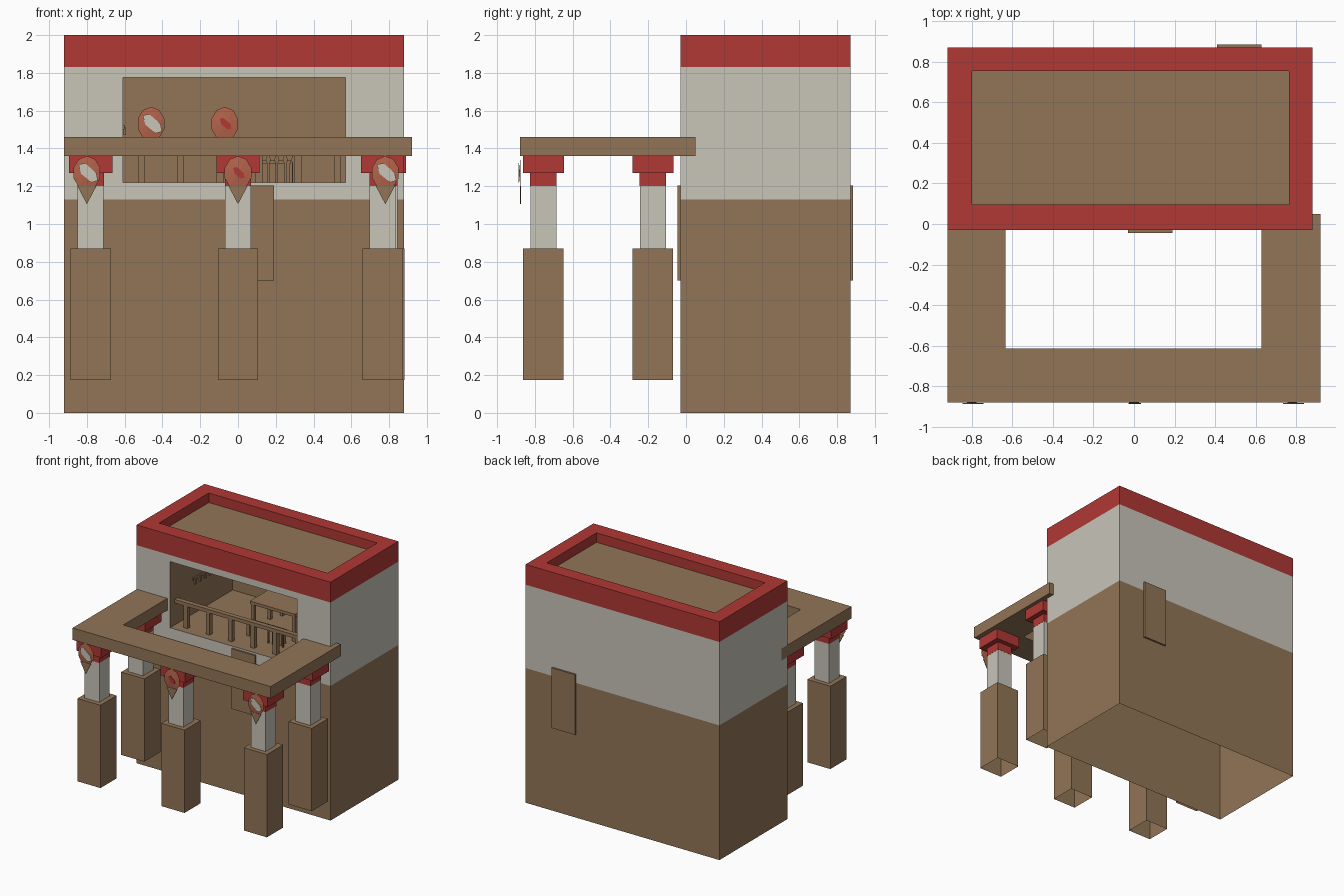
import bpy, bmesh, math
from mathutils import Vector

if "Cube" in bpy.data.objects:
    bpy.data.objects.remove(bpy.data.objects["Cube"])


def material(name, rgb):
    m = bpy.data.materials.new(name)
    m.diffuse_color = (*rgb, 1)
    m.use_nodes = True
    m.node_tree.nodes["Principled BSDF"].inputs["Base Color"].default_value = m.diffuse_color
    return m


BROWN = material("mud_brown", (0.287, 0.178, 0.095))
WHITE = material("plaster_white", (0.578, 0.558, 0.485))
RED = material("trim_red", (0.434, 0.040, 0.034))
CLAY = material("shield_clay", (0.45, 0.125, 0.068))


def finish(name, bm, mats):
    me = bpy.data.meshes.new(name)
    bm.to_mesh(me)
    bm.free()
    for m in mats:
        me.materials.append(m)
    ob = bpy.data.objects.new(name, me)
    bpy.context.collection.objects.link(ob)
    return ob


def rect(bm, axis, pos, a, b, facing, mat):
    """Axis-aligned rectangle; a and b are ranges on the two other axes."""
    pts = []
    for u, v in ((a[0], b[0]), (a[1], b[0]), (a[1], b[1]), (a[0], b[1])):
        p = [u, v]
        p.insert(axis, pos)
        pts.append(bm.verts.new(p))
    f = bm.faces.new(pts)
    f.normal_update()
    if f.normal[axis] * facing < 0:
        f.normal_flip()
    f.material_index = mat


def box(name, x, y, z, mat, bottom=True):
    bm = bmesh.new()
    rect(bm, 0, x[0], y, z, -1, 0)
    rect(bm, 0, x[1], y, z, 1, 0)
    rect(bm, 1, y[0], x, z, -1, 0)
    rect(bm, 1, y[1], x, z, 1, 0)
    rect(bm, 2, z[1], x, y, 1, 0)
    if bottom:
        rect(bm, 2, z[0], x, y, -1, 0)
    bmesh.ops.remove_doubles(bm, verts=bm.verts, dist=1e-5)
    return finish(name, bm, [mat])


def around(c, half):
    return (c - half, c + half)


def prism(name, pts, axis, start, depth, mat):
    """Extrude a flat outline along one axis."""
    bm = bmesh.new()
    vs = []
    for p in pts:
        q = list(p)
        q.insert(axis, start)
        vs.append(bm.verts.new(q))
    f = bm.faces.new(vs)
    ext = bmesh.ops.extrude_face_region(bm, geom=[f])
    move = Vector((0, 0, 0))
    move[axis] = depth
    bmesh.ops.translate(bm, vec=move, verts=[
        v for v in ext["geom"] if isinstance(v, bmesh.types.BMVert)])
    bmesh.ops.recalc_face_normals(bm, faces=bm.faces)
    return finish(name, bm, [mat])


# Building: banded walls, open underneath, recessed roof and balcony room
X, Y = (-0.92, 0.88), (-0.03, 0.87)
OX, OZ = (-0.61, 0.57), (1.22, 1.775)
IX, IY, ROOF, BACK = (-0.80, 0.765), (0.095, 0.755), 1.92, 0.80
bm = bmesh.new()
for i, band in enumerate(((0, 1.13), (1.13, 1.83), (1.83, 2.0))):
    rect(bm, 0, X[0], Y, band, -1, i)
    rect(bm, 0, X[1], Y, band, 1, i)
    rect(bm, 1, Y[1], X, band, 1, i)
    if i != 1:
        rect(bm, 1, Y[0], X, band, -1, i)
for xr, zr in ((X, (1.13, OZ[0])), (X, (OZ[1], 1.83)),
               ((X[0], OX[0]), OZ), ((OX[1], X[1]), OZ)):
    rect(bm, 1, Y[0], xr, zr, -1, 1)
for xr, yr in ((X, (Y[0], IY[0])), (X, (IY[1], Y[1])),
               ((X[0], IX[0]), IY), ((IX[1], X[1]), IY)):
    rect(bm, 2, 2.0, xr, yr, 1, 2)
for k in (0, 1):
    rect(bm, 0, IX[k], IY, (ROOF, 2), 1 - 2 * k, 2)
    rect(bm, 1, IY[k], IX, (ROOF, 2), 1 - 2 * k, 2)
    rect(bm, 0, OX[k], (Y[0], BACK), OZ, 1 - 2 * k, 0)
    rect(bm, 2, OZ[k], OX, (Y[0], BACK), 1 - 2 * k, 0)
rect(bm, 2, ROOF, IX, IY, 1, 0)
rect(bm, 1, BACK, OX, OZ, -1, 0)
bmesh.ops.remove_doubles(bm, verts=bm.verts, dist=1e-5)
finish("building", bm, [BROWN, WHITE, RED])

# Doors
box("front_door", (-0.03, 0.19), (-0.045, -0.028), (0.70, 1.205), BROWN)
box("back_door", (0.41, 0.63), (0.868, 0.885), (0.70, 1.205), BROWN)

# U-shaped walkway roof
prism("walkway_roof", [(-0.92, -0.88), (0.92, -0.88), (0.92, 0.05), (0.63, 0.05),
                       (0.63, -0.615), (-0.635, -0.615), (-0.635, 0.05), (-0.92, 0.05)],
      2, 1.36, 0.10, BROWN)

# Columns
for cx, cy in ((-0.78, -0.755), (0, -0.755), (0.765, -0.755), (-0.78, -0.175), (0.775, -0.175)):
    box("column_base", around(cx, 0.107), around(cy, 0.107), (0.175, 0.87), BROWN, False)
    box("column_shaft", around(cx, 0.069), around(cy, 0.069), (0.87, 1.20), WHITE)
    box("column_neck", around(cx, 0.070), around(cy, 0.070), (1.20, 1.27), RED)
    box("column_capital", around(cx, 0.115), around(cy, 0.109), (1.27, 1.36), RED)


# Shields: shallow ten-sided dome, painted patch and a point below
def shield(x, y, z, paint):
    bm = bmesh.new()
    tip = bm.verts.new((x, y - 0.010, z))
    ring = [bm.verts.new((x + 0.074 * math.sin(a), y, z + 0.09 * math.cos(a)))
            for a in (math.tau * i / 10 for i in range(10))]
    for i in range(10):
        bm.faces.new((tip, ring[i - 1], ring[i]))
    bm.faces.new(ring)
    bmesh.ops.recalc_face_normals(bm, faces=bm.faces)
    finish("shield", bm, [CLAY])
    s = 1.0 if paint == WHITE else 0.6
    patch = [(-0.045, 0.045), (-0.01, 0.052), (0.05, 0.0), (0.058, -0.04),
             (0.025, -0.05), (-0.03, -0.005)]
    prism("shield_patch", [(x + a * s, z + b * s) for a, b in patch],
          1, y - 0.012, 0.004, paint)
    prism("shield_point", [(x - 0.05, z - 0.07), (x + 0.05, z - 0.07), (x, z - 0.165)],
          1, y - 0.004, 0.006, BROWN)


for sx, paint in ((-0.80, WHITE), (0, RED), (0.78, WHITE)):
    shield(sx, -0.875, 1.27, paint)
for sx, paint in ((-0.46, WHITE), (-0.07, RED)):
    shield(sx, 0.79, 1.53, paint)

# Balcony railing
box("balcony_rail", OX, (0.03, 0.07), (1.405, 1.435), BROWN)
for i in range(6):
    box("balcony_post", around(-0.51 + 0.207 * i, 0.018), (0.032, 0.068), (1.22, 1.405), BROWN)

# Table with benches
box("table_top", (-0.10, 0.32), (0.30, 0.56), (1.43, 1.455), BROWN)
for tx in (-0.08, 0.30):
    for ty in (0.32, 0.54):
        box("table_leg", around(tx, 0.013), around(ty, 0.013), (1.22, 1.43), BROWN)
for by in (0.22, 0.66):
    box("bench_seat", (-0.06, 0.28), around(by, 0.035), (1.32, 1.335), BROWN)
    for bx in (-0.04, 0.26):
        box("bench_leg", around(bx, 0.012), around(by, 0.03), (1.22, 1.32), BROWN)

# Spears leaning in a row beside the table
for i in range(4):
    x = 0.16 + 0.045 * i
    prism("spear", [(x - 0.006, 1.22), (x + 0.006, 1.22), (x + 0.006, 1.32), (x + 0.014, 1.34),
                    (x, 1.38), (x - 0.014, 1.34), (x - 0.006, 1.32)], 1, 0.17, 0.008, BROWN)

# Pegs on the left room wall
box("peg_board", (-0.61, -0.60), (0.27, 0.57), (1.50, 1.525), BROWN)
for i in range(5):
    box("wall_peg", (-0.605, -0.592), around(0.29 + 0.065 * i, 0.01), (1.47, 1.51), BROWN)
